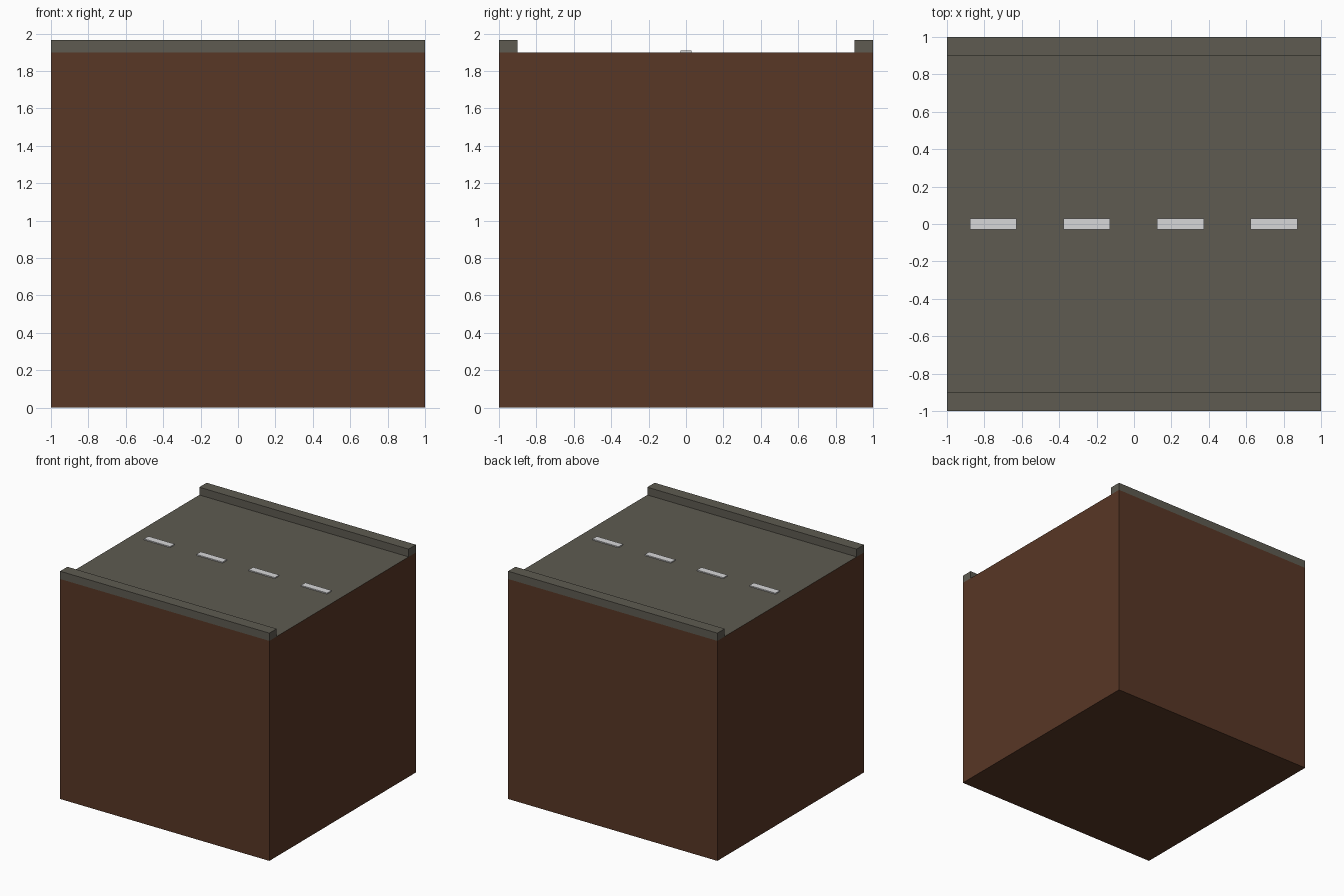
import bpy
import bmesh
from mathutils import Vector

if "Cube" in bpy.data.objects:
    bpy.data.objects.remove(bpy.data.objects["Cube"])


def material(name, rgb):
    mat = bpy.data.materials.new(name)
    mat.diffuse_color = (*rgb, 1.0)
    mat.use_nodes = True
    mat.node_tree.nodes["Principled BSDF"].inputs["Base Color"].default_value = mat.diffuse_color
    return mat


DIRT = material("brown dirt", (0.098, 0.038, 0.019))
ROAD = material("grey road", (0.112, 0.105, 0.083))
PAINT = material("white paint", (0.68, 0.68, 0.69))


def box(name, low, high, mats, open_bottom=False):
    """Box between two corners; a second material goes on the top face."""
    low, high = Vector(low), Vector(high)
    bm = bmesh.new()
    bmesh.ops.create_cube(bm, size=1.0)
    bmesh.ops.scale(bm, vec=high - low, verts=bm.verts)
    bmesh.ops.translate(bm, vec=(low + high) / 2, verts=bm.verts)
    bm.normal_update()
    for face in bm.faces:
        face.material_index = len(mats) - 1 if face.normal.z > 0.5 else 0
    if open_bottom:
        under = [f for f in bm.faces if f.normal.z < -0.5]
        bmesh.ops.delete(bm, geom=under, context='FACES_ONLY')
    mesh = bpy.data.meshes.new(name)
    bm.to_mesh(mesh)
    bm.free()
    for mat in mats:
        mesh.materials.append(mat)
    obj = bpy.data.objects.new(name, mesh)
    bpy.context.collection.objects.link(obj)
    return obj


TOP = 1.9

# Dirt block with the road surface on its top face
box("ground_block", (-1, -1, 0), (1, 1, TOP), [DIRT, ROAD])

# Kerbs along the front and back edges
for name, y in (("front_kerb", -1.0), ("back_kerb", 0.9)):
    box(name, (-1, y, TOP), (1, y + 0.1, 1.967), [ROAD], open_bottom=True)

# Dashed centre line
for i in range(4):
    x = -0.877 + 0.5 * i
    box(f"lane_dash_{i + 1}", (x, -0.03, TOP), (x + 0.25, 0.03, TOP + 0.009),
        [PAINT], open_bottom=True)
